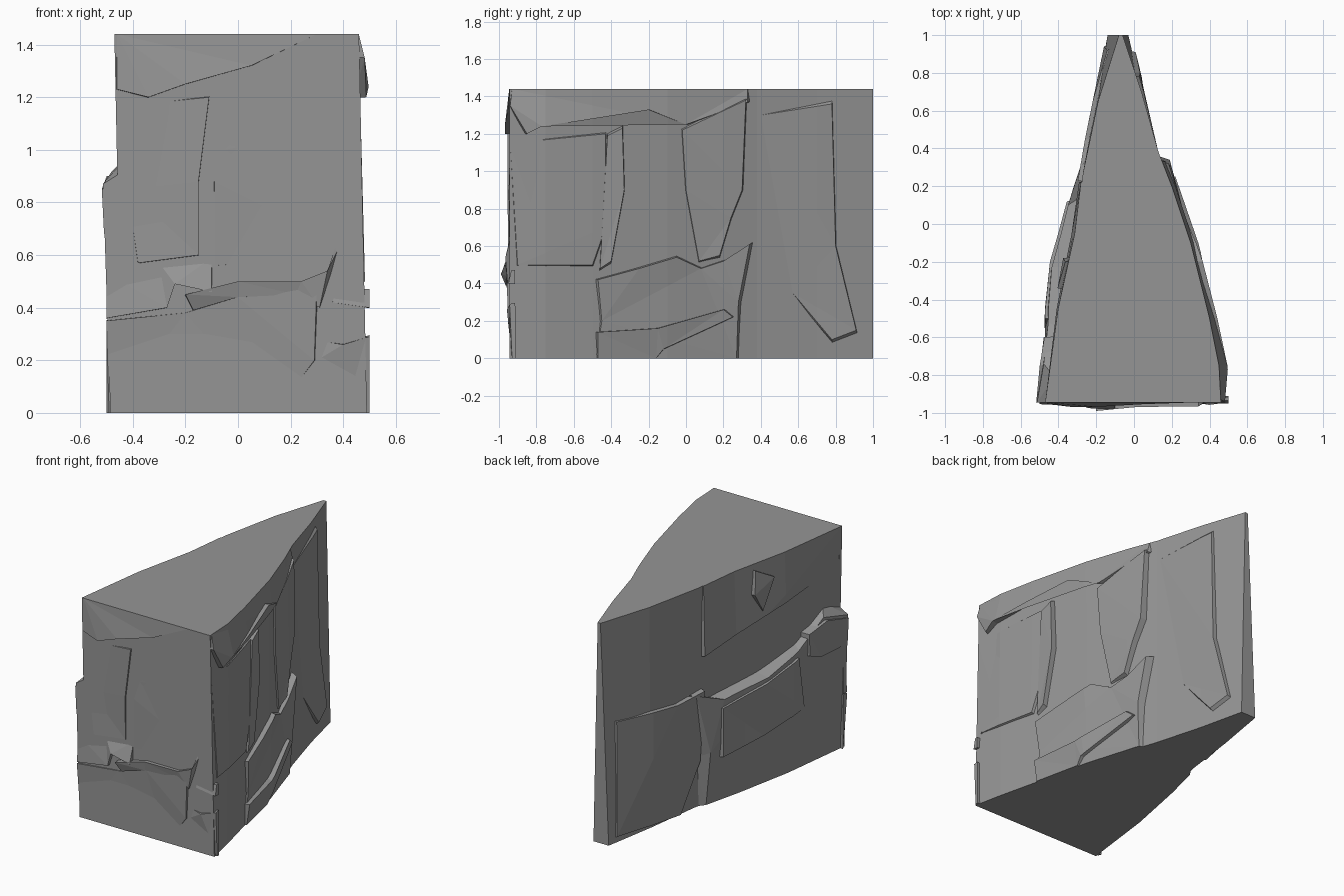
import bpy
import bmesh
from mathutils import Vector

HEIGHT = 1.44
FRONT, BACK = -0.945, 1.0

cube = bpy.data.objects.get("Cube")
if cube:
    bpy.data.objects.remove(cube, do_unlink=True)

# One grey stone colour
stone = bpy.data.materials.new("grey stone")
stone.use_nodes = True
stone.diffuse_color = (0.3, 0.3, 0.3, 1)
shader = next(n for n in stone.node_tree.nodes if n.type == "BSDF_PRINCIPLED")
shader.inputs["Base Color"].default_value = stone.diffuse_color
shader.inputs["Roughness"].default_value = 0.9

# Wedge outline: y, x at the bottom, x at the top
RIGHT = [(FRONT, .49, .46), (-.75, .45, .45), (-.5, .39, .40), (-.1, .29, .3),
         (.2, .19, .2), (.38, .13, .13), (.7, .04, .04), (BACK, -.03, -.06)]
LEFT = [(FRONT, -.44, -.47), (-.45, -.39, -.4), (-.05, -.32, -.31),
        (.27, -.25, -.27), (.65, -.2, -.19), (BACK, -.14, -.08)]


def edge_x(outline, y, z):
    """x of a side wall at a depth and height."""
    blend = z / HEIGHT
    for a, b in zip(outline, outline[1:]):
        if y <= b[0]:
            break
    f = (y - a[0]) / (b[0] - a[0])
    low = a[1] + f * (b[1] - a[1])
    top = a[2] + f * (b[2] - a[2])
    return low + blend * (top - low)


def on_wall(side, s, z, depth):
    """Point at a depth outside the named wall."""
    if side == "front":
        return Vector((s, FRONT + 0.015 * (1 - z / HEIGHT) - depth, z))
    if side == "right":
        return Vector((edge_x(RIGHT, s, z) + depth, s, z))
    return Vector((edge_x(LEFT, s, z) - depth, s, z))


def finish(bm, name):
    bmesh.ops.recalc_face_normals(bm, faces=bm.faces)
    mesh = bpy.data.meshes.new(name)
    bm.to_mesh(mesh)
    bm.free()
    mesh.materials.append(stone)
    obj = bpy.data.objects.new(name, mesh)
    bpy.context.collection.objects.link(obj)
    return obj


def core():
    """Wedge body lofted from bottom to top."""
    bm = bmesh.new()
    rings = []
    for z in (0, HEIGHT):
        points = [on_wall("right", k[0], z, 0) for k in RIGHT]
        points += [on_wall("left", k[0], z, 0) for k in reversed(LEFT)]
        rings.append([bm.verts.new(p) for p in points])
    low, top = rings
    bm.faces.new(low)
    bm.faces.new(top)
    for i in range(len(low)):
        j = (i + 1) % len(low)
        bm.faces.new((low[i], low[j], top[j], top[i]))
    finish(bm, "wedge_body")


def slab(name, side, points, grow=1.05):
    """Broken slab: outline points are (along wall, height, thickness)."""
    start, end = (-.5, .5) if side == "front" else (FRONT, BACK)
    cs = sum(p[0] for p in points) / len(points)
    cz = sum(p[1] for p in points) / len(points)
    bm = bmesh.new()
    outer, inner = [], []
    for s, z, t in points:
        outer.append(bm.verts.new((s, z, t)))
        wide = min(max(cs + (s - cs) * grow, start), end)
        tall = min(max(cz + (z - cz) * grow, 0), HEIGHT)
        inner.append(bm.verts.new((wide, tall, -0.02)))
    bm.faces.new(outer)
    bm.faces.new(inner)
    for i in range(len(points)):
        j = (i + 1) % len(points)
        bm.faces.new((outer[i], outer[j], inner[j], inner[i]))
    bmesh.ops.triangulate(bm, faces=bm.faces)
    # Cut where the wall bends so that the slab follows it
    if side != "front":
        for knot in (RIGHT if side == "right" else LEFT)[1:-1]:
            bmesh.ops.bisect_plane(bm, geom=bm.verts[:] + bm.edges[:] + bm.faces[:],
                                   plane_co=(knot[0], 0, 0), plane_no=(1, 0, 0))
    for v in bm.verts:
        v.co = on_wall(side, v.co.x, v.co.y, v.co.z)
    finish(bm, name)


core()

# Front wall: overhanging brow, cracked panels, sloping ledge and foot
slab("front_brow", "front", [
    (-.46, 1.44, .0), (-.46, 1.23, .01), (-.34, 1.2, .025), (-.2, 1.25, .025),
    (.05, 1.32, .01), (.3, 1.44, .0)], 1.02)
slab("front_left_panel", "front", [
    (-.42, .85, .0), (-.38, .57, .015), (-.15, .6, .015), (-.15, .88, .015),
    (-.11, 1.2, .012), (-.3, 1.18, .0)], 1.02)
slab("front_right_panel", "front", [
    (-.09, .56, .01), (-.09, .88, .01), (-.05, 1.0, .005), (.1, 1.15, .0),
    (.45, 1.1, .0), (.47, .6, .0)], 1.01)
slab("front_ledge_left", "front", [
    (-.5, .53, .0), (-.3, .57, .0), (-.1, .59, .0), (-.1, .46, .045),
    (-.24, .49, .04), (-.27, .4, .03), (-.5, .36, .02)], 1.02)
slab("front_ledge_right", "front", [
    (-.16, .58, .0), (.38, .66, .0), (.34, .54, .03), (.24, .5, .03),
    (.0, .5, .035), (-.2, .45, .055), (-.17, .39, .03), (.0, .44, .025),
    (.22, .45, .02), (.31, .4, .02), (.39, .64, .0)], 1.01)
slab("front_foot", "front", [
    (-.5, .35, .02), (-.2, .38, .015), (.0, .44, .02), (.3, .5, .025),
    (.29, .2, .02), (.14, .0, .0), (-.49, .0, .0)], 1.03)
slab("front_corner_block", "front", [
    (.33, .27, .01), (.4, .26, .025), (.5, .29, .01), (.5, .0, .0),
    (.17, .0, .0), (.3, .2, .01)])
slab("front_corner_step", "front", [
    (.37, .47, .0), (.5, .47, .0), (.5, .4, .015), (.36, .42, .015)])

# Right wall: overhanging cap, upright panels and two low ledges
slab("right_cap", "right", [
    (-.93, 1.44, .0), (-.94, 1.35, .02), (-.85, 1.2, .03), (-.77, 1.24, .045),
    (-.2, 1.33, .04), (.0, 1.25, .02), (.33, 1.37, .02), (.33, 1.44, .0)], 1.03)
slab("right_tall_panel", "right", [
    (-.94, 1.15, .0), (-.43, 1.2, .01), (-.43, .7, .015), (-.5, .5, .015),
    (-.9, .5, .01)])
slab("right_pillar", "right", [
    (-.42, 1.19, .02), (-.34, 1.23, .03), (-.33, .9, .035), (-.4, .52, .03),
    (-.46, .48, .015)], 1.06)
slab("right_middle_panel", "right", [
    (-.02, 1.22, .01), (.32, 1.38, .03), (.3, .9, .04), (.24, .75, .035),
    (.18, .55, .03), (.07, .52, .01), (.0, .9, .01)])
slab("right_lower_block", "right", [
    (-.47, .42, .02), (-.25, .48, .03), (-.05, .54, .03), (.08, .48, .02),
    (.2, .52, .03), (.34, .61, .045), (.28, .3, .04), (.27, .0, .02),
    (-.48, .0, .0), (-.45, .2, .01)], 1.06)
slab("right_foot", "right", [
    (-.47, .14, .03), (-.15, .16, .05), (.2, .26, .045), (.25, .22, .045),
    (-.12, .05, .035), (-.16, .0, .02), (-.47, .0, .01)], 1.06)
slab("right_back_panel", "right", [
    (.4, 1.3, .0), (.78, 1.36, .015), (.8, .6, .02), (.91, .15, .02),
    (.78, .1, .02), (.57, .35, .0)])

# Left wall: thin upper face above a stepped, bulging lower half
slab("left_upper_panel", "left", [
    (FRONT, 1.44, .0), (FRONT, 1.2, .0), (-.3, 1.08, .015), (.22, .98, .02),
    (.22, 1.44, .005)], 1.02)
slab("left_upper_knob", "left", [
    (-.2, 1.4, .02), (-.34, 1.32, .03), (-.26, 1.12, .02), (-.18, 1.25, .035)])
slab("left_lower_bulge", "left", [
    (FRONT, .87, .055), (-.74, .92, .045), (-.52, .78, .05), (-.23, .71, .085),
    (.1, .67, .06), (.3, .75, .03), (.2, .35, .05), (.2, .0, .02),
    (FRONT, .0, .045)], 1.15)
slab("left_middle_band", "left", [
    (.12, .62, .07), (-.2, .68, .1), (-.5, .74, .07), (-.55, .4, .07),
    (-.2, .34, .08), (.12, .3, .07)], 1.03)
slab("left_corner_block", "left", [
    (-.6, .86, .06), (-.75, .9, .065), (FRONT, .85, .06), (FRONT, .68, .055),
    (-.7, .68, .065), (-.6, .72, .065)], 1.05)
slab("left_back_panel", "left", [
    (.23, .76, .03), (.45, .74, .03), (.92, .78, .015), (.94, .04, .01),
    (.4, .0, .01), (.25, .3, .02)], 1.03)
